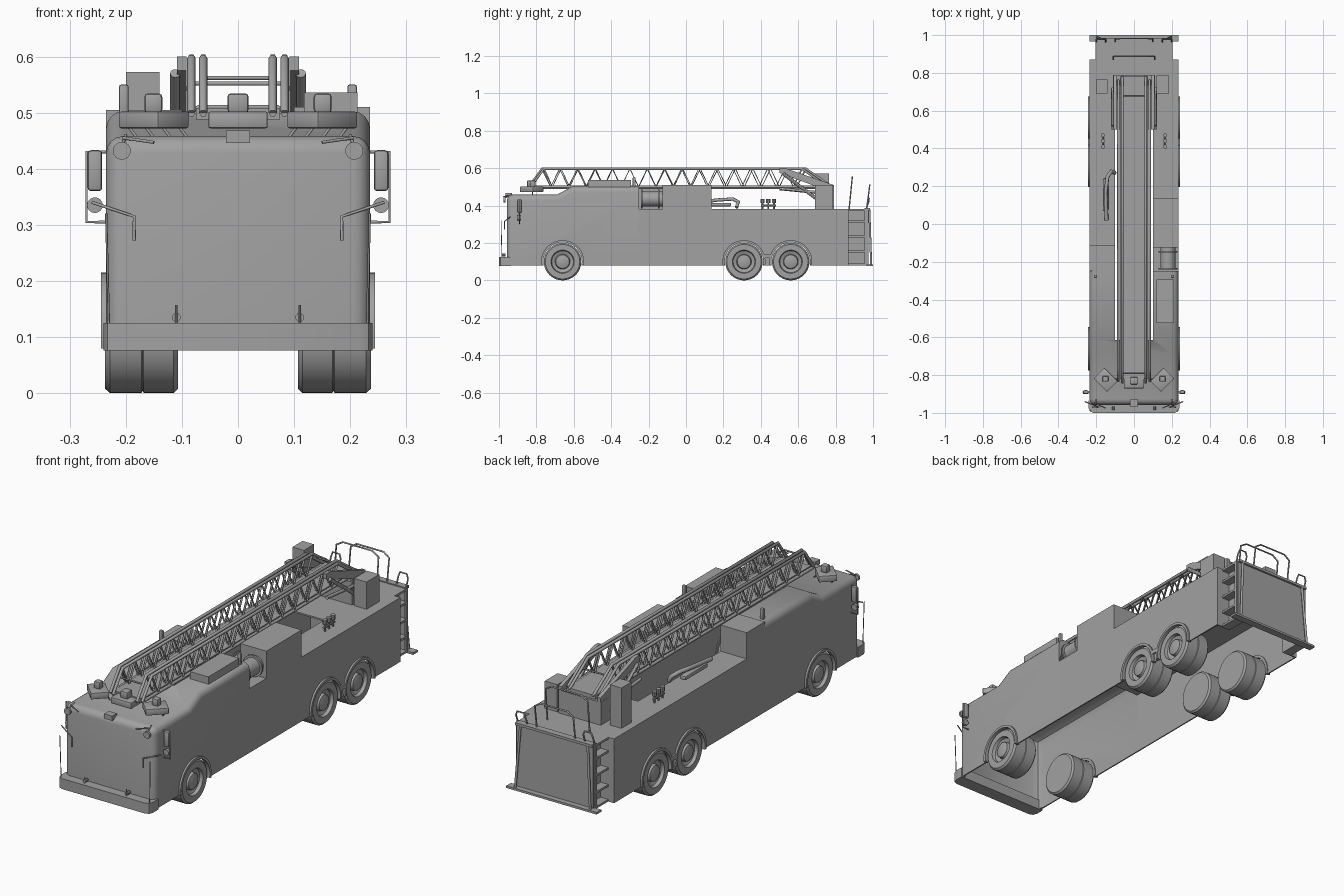
import bpy, bmesh, math
from mathutils import Matrix, Vector

cube = bpy.data.objects.get("Cube")
if cube:
    bpy.data.objects.remove(cube, do_unlink=True)

grey = bpy.data.materials.new("plain_grey")
grey.use_nodes = True
GREY = (0.36, 0.36, 0.36, 1)
grey.diffuse_color = GREY
grey.node_tree.nodes["Principled BSDF"].inputs["Base Color"].default_value = GREY


def add(name, data):
    data.materials.append(grey)
    ob = bpy.data.objects.new(name, data)
    bpy.context.collection.objects.link(ob)
    return ob


def finish(name, bm):
    bmesh.ops.recalc_face_normals(bm, faces=bm.faces)
    me = bpy.data.meshes.new(name)
    bm.to_mesh(me)
    bm.free()
    return add(name, me)


def box(name, x, y, z, bevel=0, turn=0):
    """Box from (low, high) ranges, optionally bevelled and turned about z."""
    bm = bmesh.new()
    bmesh.ops.create_cube(bm, size=1)
    bmesh.ops.scale(bm, verts=bm.verts, vec=(x[1] - x[0], y[1] - y[0], z[1] - z[0]))
    if bevel:
        bmesh.ops.bevel(bm, geom=bm.edges, offset=bevel, segments=2, affect='EDGES', profile=0.5)
    bmesh.ops.rotate(bm, verts=bm.verts, matrix=Matrix.Rotation(turn, 3, 'Z'))
    bmesh.ops.translate(bm, verts=bm.verts, vec=(sum(x) / 2, sum(y) / 2, sum(z) / 2))
    return finish(name, bm)


def span(s, a, b):
    """Range mirrored to side s."""
    return tuple(sorted((s * a, s * b)))


def prism(name, pts, x, edge_rule=None, bevel=0.03, segments=4):
    """Side profile in (y, z) extruded across x, with chosen edges bevelled."""
    bm = bmesh.new()
    f = bm.faces.new([bm.verts.new((x[0], y, z)) for y, z in pts])
    new = bmesh.ops.extrude_face_region(bm, geom=[f])["geom"]
    bmesh.ops.translate(bm, verts=[v for v in new if isinstance(v, bmesh.types.BMVert)],
                        vec=(x[1] - x[0], 0, 0))
    if edge_rule:
        bmesh.ops.bevel(bm, geom=[e for e in bm.edges if edge_rule(*(v.co for v in e.verts))],
                        offset=bevel, segments=segments, affect='EDGES', profile=0.5)
    return finish(name, bm)


def rod(name, p, q, r, sides=24):
    p, q = Vector(p), Vector(q)
    bm = bmesh.new()
    bmesh.ops.create_cone(bm, cap_ends=True, segments=sides, radius1=r, radius2=r, depth=(q - p).length)
    turn = (q - p).to_track_quat('Z', 'Y').to_matrix().to_4x4()
    bm.transform(Matrix.Translation((p + q) / 2) @ turn)
    return finish(name, bm)


def tubes(name, paths, r):
    cu = bpy.data.curves.new(name, 'CURVE')
    cu.dimensions = '3D'
    cu.bevel_depth, cu.bevel_resolution, cu.use_fill_caps = r, 1, True
    for path in paths:
        sp = cu.splines.new('POLY')
        sp.points.add(len(path) - 1)
        for pt, co in zip(sp.points, path):
            pt.co = (*co, 1)
    return add(name, cu)


def lathe(name, profile, s, y, z, steps=40):
    """Spin an (x, radius) profile about the axle."""
    bm = bmesh.new()
    vs = [bm.verts.new((s * x, 0, r)) for x, r in profile]
    es = [bm.edges.new(pair) for pair in zip(vs, vs[1:])]
    bmesh.ops.spin(bm, geom=vs + es, axis=(1, 0, 0), cent=(0, 0, 0), angle=math.tau, steps=steps)
    bmesh.ops.remove_doubles(bm, verts=bm.verts, dist=1e-5)
    bmesh.ops.translate(bm, verts=bm.verts, vec=(0, y, z))
    return finish(name, bm)


def cut(target, cutters):
    for c in cutters:
        mod = target.modifiers.new("cut", 'BOOLEAN')
        mod.operation, mod.object = 'DIFFERENCE', c
        bpy.context.view_layer.objects.active = target
        bpy.ops.object.modifier_apply(modifier=mod.name)
        bpy.data.objects.remove(c, do_unlink=True)


W = 0.235
AXLES = (-0.66, 0.31, 0.56)


def wheel_cutter(y):
    return rod("wheel_cutter", (-1, y, 0.1), (1, y, 0.1), 0.104, 40)


# Cab shell: rounded front and roof edges, open underneath
def round_edge(a, b):
    along = abs(a.x - b.x) < 0.01
    front = min(a.y, b.y) < -0.95 and along
    roof = min(a.z, b.z) > 0.4 and not (a.y > -0.26 and b.y > -0.26)
    return (front and max(a.z, b.z) > 0.4) or (roof and (along or min(a.y, b.y) < -0.95))


cab = prism("cab", [(-0.957, 0.08), (-0.957, 0.458), (-0.69, 0.458), (-0.61, 0.502), (-0.25, 0.502),
                    (-0.25, 0.08)], (-W, W), round_edge)
cut(cab, [box("inner_cutter", (-0.229, 0.229), (-0.951, 0), (-1, 0.44), 0.035),
          box("slot_cutter", (-0.1, 0.1), (-0.615, 0), (0.3, 1)), wheel_cutter(AXLES[0])])

# Main body shell
body = box("rear_body", (-W, W), (-0.25, 0.87), (0.08, 0.382))
cut(body, [box("inner_cutter", (-0.229, 0.229), (-0.5, 0.864), (-1, 0.375)),
           box("rear_cutter", (-0.16, 0.16), (0.7, 1), (-1, 0.375)),
           box("slot_cutter", (-0.1, 0.1), (-0.5, 0.5), (0.3, 1))] + [wheel_cutter(y) for y in AXLES[1:]])

# Bumper with chamfered corners and two guide posts
prism("bumper", [(-1, 0.076), (-1, 0.125), (-0.935, 0.125), (-0.935, 0.076)], (-0.24, 0.24),
      lambda a, b: max(a.y, b.y) < -0.99 and abs(a.x - b.x) < 0.01, 0.025, 2)
for s in (-1, 1):
    rod("bumper_post", (s * 0.11, -0.985, 0.12), (s * 0.11, -0.985, 0.157), 0.002, 8)
    rod("bumper_knob", (s * 0.11, -0.985, 0.135), (s * 0.11, -0.965, 0.135), 0.008, 10)

# Wheels and arches
TYRE = [(0.107, 0), (0.107, 0.092), (0.115, 0.1), (0.168, 0.1), (0.17, 0.096), (0.172, 0.1), (0.228, 0.1),
        (0.237, 0.092), (0.237, 0.062), (0.222, 0.058), (0.215, 0.04), (0.23, 0.036), (0.236, 0.016), (0.236, 0)]
for s in (-1, 1):
    for y in AXLES:
        lathe("wheel", TYRE, s, y, 0.1)
        arc = [math.radians(-10 + i * 10) for i in range(21)]
        ring = [(y + r * math.cos(a), 0.1 + r * math.sin(a))
                for r, seq in ((0.103, arc), (0.115, arc[::-1])) for a in seq]
        prism("wheel_arch", ring, span(s, 0.225, 0.244))
    box("arch_bridge", span(s, 0.225, 0.244), (0.415, 0.455), (0.12, 0.14))

# Deck lockers, cab roof box, hose reel
box("left_locker", (0.1, W), (-0.125, 0.137), (0.38, 0.51))
box("right_locker", (-W, -0.1), (-0.25, -0.115), (0.38, 0.505))
box("roof_box", (0.118, 0.213), (-0.525, -0.295), (0.49, 0.536))
rod("hose_reel", (0.18, -0.235, 0.435), (0.18, -0.125, 0.435), 0.04)
for y in (-0.24, -0.15):
    rod("reel_flange", (0.18, y, 0.435), (0.18, y + 0.008, 0.435), 0.05)

# Hose and deck fittings
tubes("deck_hose", [[(-0.1, 0.27, 0.39), (-0.12, 0.28, 0.42), (-0.14, 0.25, 0.435), (-0.15, 0.17, 0.43),
                     (-0.145, 0.02, 0.41)]], 0.01)
box("hose_nozzle", (-0.165, -0.135), (0.07, 0.24), (0.395, 0.415), 0.006)
for s in (-1, 1):
    rod("valve_pipe", (s * 0.165, 0.4, 0.4), (s * 0.165, 0.48, 0.4), 0.006, 10)
    for y in (0.41, 0.44, 0.47):
        rod("valve_stem", (s * 0.165, y, 0.38), (s * 0.165, y, 0.42), 0.005, 8)
        rod("valve_cap", (s * 0.165, y, 0.414), (s * 0.165, y, 0.436), 0.011, 10)
    box("roof_lamp", span(s, 0.195, 0.212), (-0.285, -0.27), (0.49, 0.55), 0.004)

# Ladder: bed plate, nested trusses, end bars
box("ladder_bed", (-0.075, 0.075), (-0.82, 0.78), (0.488, 0.508))
for s in (-1, 1):
    for x, y0, y1 in ((0.083, -0.76, 0.62), (0.062, -0.77, 0.64)):
        x *= s
        tubes("ladder_rail", [[(x, y0 - 0.07, 0.5), (x, y0, 0.597), (x, y1, 0.597), (x, y1 + 0.14, 0.5)],
                              [(x, y0 - 0.07, 0.5), (x, y1 + 0.14, 0.5)]], 0.0075)
        n = 30
        step = (y1 - y0) / n
        zig = [(x, y0 + i * step, 0.597 if i % 2 == 0 else 0.5) for i in range(n + 1)]
        tubes("ladder_braces", [zig], 0.0055)
tubes("ladder_end_bar", [[(-0.06, y, 0.562), (0.06, y, 0.562)] for y in (-0.79, 0.68)], 0.004)

# Turntable, lift rams and consoles
box("turntable", (-0.11, 0.11), (0.69, 0.79), (0.38, 0.49))
box("right_console", (-0.2, -0.14), (0.69, 0.765), (0.38, 0.572))
box("left_console", (0.12, 0.185), (0.69, 0.785), (0.38, 0.51))
for s in (-1, 1):
    prism("lift_arm", [(0.5, 0.6), (0.53, 0.6), (0.79, 0.51), (0.79, 0.39), (0.7, 0.39), (0.7, 0.5),
                       (0.5, 0.575)], span(s, 0.092, 0.109))
    rod("lift_ram", (s * 0.112, 0.52, 0.57), (s * 0.112, 0.72, 0.42), 0.009, 12)
    rod("lift_ram_foot", (s * 0.112, 0.5, 0.49), (s * 0.112, 0.7, 0.47), 0.008, 12)

# Rear core, steps, back panel
box("rear_deck", (-0.205, 0.205), (0.86, 0.965), (0.372, 0.382))
box("rear_panel", (-0.2, 0.2), (0.96, 0.975), (0.08, 0.385))
box("rear_step", (-W, W), (0.965, 1), (0.076, 0.086))
box("panel_top", (-0.2, 0.2), (0.955, 0.985), (0.375, 0.387))
for s in (-1, 1):
    tubes("panel_strut", [[(s * 0.195, 0.99, 0.085), (s * 0.175, 0.98, 0.38)]], 0.006)
    box("core_side", span(s, 0.158, 0.165), (0.865, 0.965), (0.08, 0.375))
    box("step_side", span(s, 0.197, 0.205), (0.955, 0.97), (0.08, 0.385))
    for z in (0.08, 0.15, 0.23, 0.31):
        box("side_step", span(s, 0.16, 0.205), (0.868, 0.962), (z, z + 0.01))


# Handrails
def loop(name, x0, x1, y, top):
    mid = (x1 - x0) * 0.15
    tubes(name, [[(x0, y, 0.38), (x0, y + 0.015, top - 0.02), (x0 + mid, y + 0.017, top),
                  (x1 - mid, y + 0.017, top), (x1, y + 0.015, top - 0.02), (x1, y, 0.38)]], 0.004)


loop("deck_handrail", -0.11, 0.11, 0.872, 0.552)
loop("rear_handrail", -0.1, 0.1, 0.965, 0.51)
for s in (-1, 1):
    loop("corner_handrail", *span(s, 0.15, 0.2), 0.962, 0.44)

# Front light cluster
box("centre_light", (-0.053, 0.053), (-0.87, -0.795), (0.472, 0.502), 0.004)
box("centre_light_cap", (-0.019, 0.019), (-0.85, -0.81), (0.5, 0.534), 0.006)
box("front_badge_lamp", (-0.021, 0.021), (-0.965, -0.93), (0.446, 0.468))
for s in (-1, 1):
    box("side_light", span(s, 0.1, 0.2), (-0.865, -0.785), (0.472, 0.502), 0.004, s * math.pi / 4)
    box("side_light_cap", span(s, 0.135, 0.167), (-0.835, -0.805), (0.5, 0.534), 0.006)
    tubes("light_legs", [[(s * x, -0.82, 0.455), (s * (x + 0.015), -0.82, 0.475)]
                         for x in (0.09, 0.12, 0.15, 0.18)], 0.003)

# Mirrors, arms and front whips
for s in (-1, 1):
    box("mirror", span(s, 0.242, 0.268), (-0.9, -0.88), (0.36, 0.433), 0.006)
    tubes("mirror_frame", [[(s * x, -0.89, z) for x, z in
                            ((0.235, 0.43), (0.27, 0.43), (0.27, 0.305), (0.235, 0.305))]], 0.003)
    rod("round_mirror", (s * 0.255, -0.9, 0.335), (s * 0.255, -0.885, 0.335), 0.014, 16)
    tubes("mirror_arm", [[(s * 0.26, -0.94, 0.34), (s * 0.185, -0.97, 0.315), (s * 0.185, -0.97, 0.272)]], 0.003)
    tubes("wiper_arm", [[(s * 0.205, -0.95, 0.455), (s * 0.15, -0.975, 0.447)]], 0.003)
    rod("corner_mirror", (s * 0.207, -0.975, 0.432), (s * 0.207, -0.965, 0.432), 0.016, 16)
    tubes("corner_mirror_arm", [[(s * 0.207, -0.97, 0.44), (s * 0.2, -0.93, 0.46)]], 0.003)
    tubes("front_whip", [[(s * 0.23, -0.985, 0.12), (s * 0.235, -0.988, 0.32)]], 0.002)

# Smooth curved surfaces while keeping hard edges
for ob in bpy.context.scene.objects:
    ob.select_set(ob.type == 'MESH' and ob.data.materials[:1] == [grey])
bpy.context.view_layer.objects.active = cab
bpy.ops.object.shade_smooth_by_angle(angle=math.radians(30))
